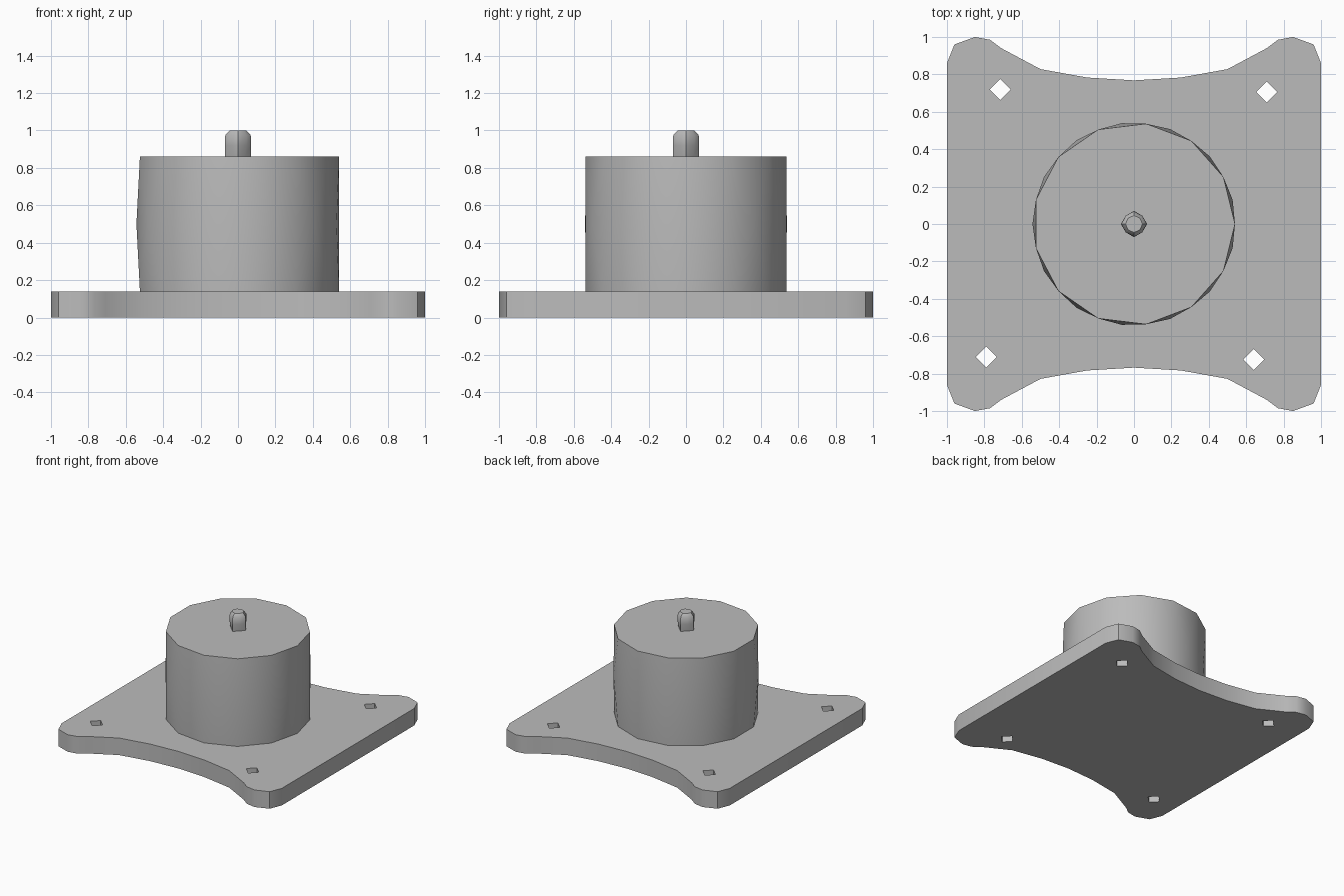
import bpy, bmesh
from math import sin, cos, pi, radians

cube = bpy.data.objects.get("Cube")
if cube:
    bpy.data.objects.remove(cube)

# One plain grey for every part
grey = bpy.data.materials.new("plain_grey")
grey.use_nodes = True
GREY = (0.5, 0.5, 0.5, 1)
grey.diffuse_color = GREY
grey.node_tree.nodes["Principled BSDF"].inputs["Base Color"].default_value = GREY


def finish(obj):
    """Clean the mesh, colour it and smooth its shallow edges."""
    bm = bmesh.new()
    bm.from_mesh(obj.data)
    bmesh.ops.remove_doubles(bm, verts=bm.verts, dist=0.0005)
    bmesh.ops.recalc_face_normals(bm, faces=bm.faces)
    bm.to_mesh(obj.data)
    bm.free()
    obj.data.materials.clear()
    obj.data.materials.append(grey)
    bpy.ops.object.select_all(action='DESELECT')
    obj.select_set(True)
    bpy.context.view_layer.objects.active = obj
    bpy.ops.object.shade_smooth_by_angle(angle=radians(38))


def loft(name, rings, pucker=0):
    """Join closed rings of points, cap the ends, optionally bulge the panels."""
    bm = bmesh.new()
    loops = [[bm.verts.new(p) for p in ring] for ring in rings]
    sides = []
    for low, high in zip(loops, loops[1:]):
        for i in range(len(low)):
            j = (i + 1) % len(low)
            sides.append(bm.faces.new((low[i], low[j], high[j], high[i])))
    bm.faces.new(loops[0][::-1])
    bm.faces.new(loops[-1])
    if pucker:
        for v in bmesh.ops.poke(bm, faces=sides)["verts"]:
            v.co.xy = v.co.xy.normalized() * pucker
    mesh = bpy.data.meshes.new(name)
    bm.to_mesh(mesh)
    bm.free()
    obj = bpy.data.objects.new(name, mesh)
    bpy.context.collection.objects.link(obj)
    finish(obj)


def ring(sides, z, radius, alternate=None):
    radii = (radius, alternate or radius)
    return [(radii[i % 2] * cos(2 * pi * i / sides),
             radii[i % 2] * sin(2 * pi * i / sides), z) for i in range(sides)]


# Base plate: one quarter of the outline, mirrored, with diamond bolt holes
quarter = [(1, 0.86), (0.96, 0.96), (0.85, 1), (0.77, 0.985), (0.71, 0.94),
           (0.5, 0.828), (0.25, 0.783)]
half = quarter + [(0, 0.768)] + [(-x, y) for x, y in reversed(quarter)]
outline = half + [(-x, -y) for x, y in half]
holes = [(-0.715, 0.72), (0.71, 0.705), (-0.79, -0.71), (0.64, -0.725)]
r = 0.056
paths = [outline] + [[(x + r, y), (x, y + r), (x - r, y), (x, y - r)] for x, y in holes]

curve = bpy.data.curves.new("base_plate", 'CURVE')
curve.dimensions = '2D'
curve.fill_mode = 'BOTH'
curve.extrude = 0.07
for path in paths:
    spline = curve.splines.new('POLY')
    spline.points.add(len(path) - 1)
    for point, (x, y) in zip(spline.points, path):
        point.co = (x, y, 0, 1)
    spline.use_cyclic_u = True
shape = bpy.data.objects.new("plate_outline", curve)
mesh = bpy.data.meshes.new_from_object(shape)
bpy.data.objects.remove(shape)
plate = bpy.data.objects.new("base_plate", mesh)
plate.location.z = 0.07
bpy.context.collection.objects.link(plate)
finish(plate)

# Drum: thirteen slightly bulged panels
loft("drum", [ring(13, 0.14, 0.54), ring(13, 0.86, 0.54)], pucker=0.543)

# Shaft: square foot that rounds out, then a chamfered tip
loft("shaft", [ring(8, 0.86, 0.07, 0.05), ring(8, 0.92, 0.07, 0.063),
               ring(8, 0.975, 0.068, 0.063), ring(8, 1.0, 0.045)])
